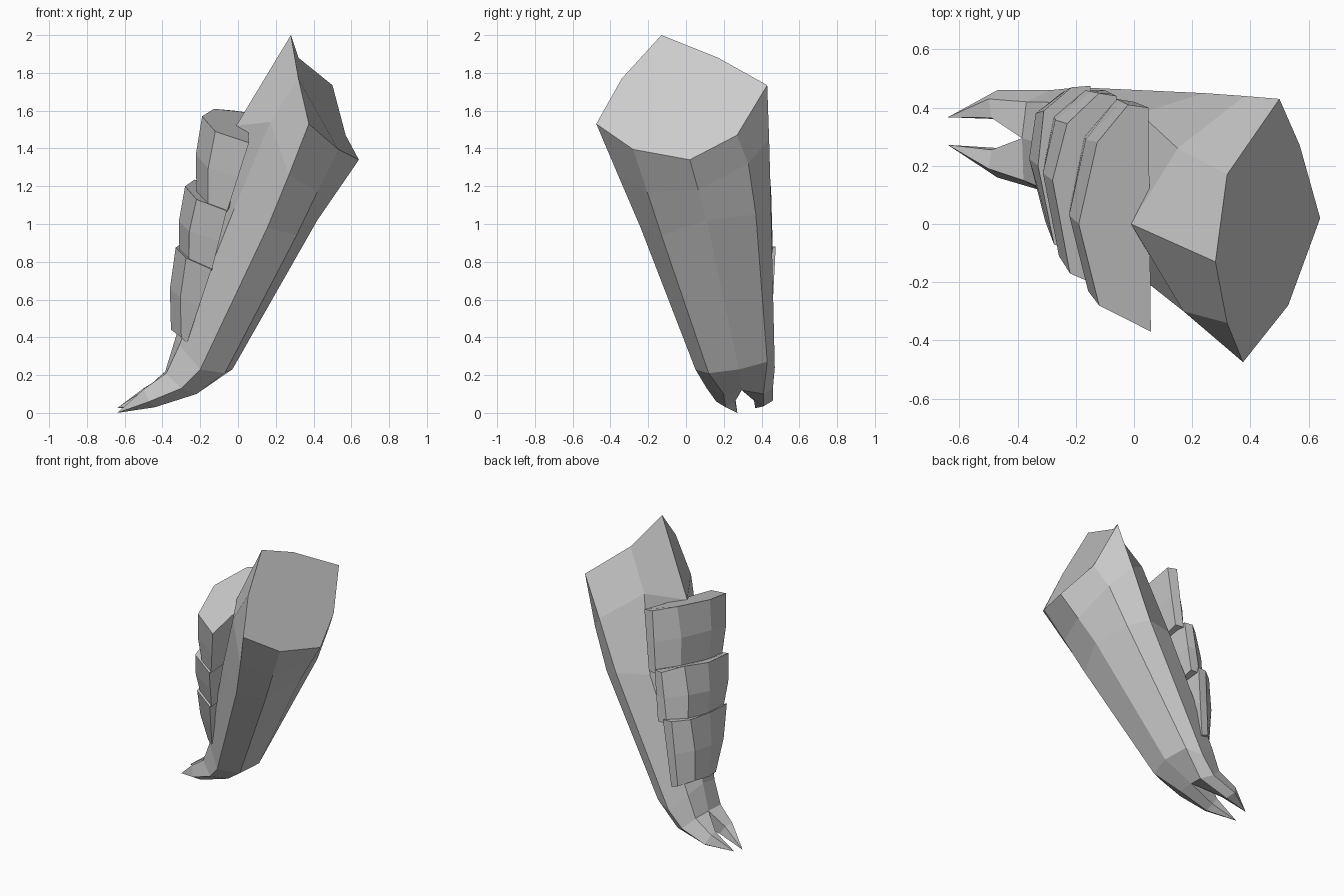
import bpy, bmesh


def loft(name, rings, tip=None):
    """Skin matching rings of points, closing the ends (or running to a tip)."""
    bm = bmesh.new()
    rows = [[bm.verts.new(p) for p in r] for r in rings]
    n = len(rows[0])
    for a, b in zip(rows, rows[1:]):
        for i in range(n):
            j = (i + 1) % n
            bm.faces.new((a[i], a[j], b[j], b[i]))
    bm.faces.new(rows[0])
    if tip:
        t = bm.verts.new(tip)
        for i in range(n):
            bm.faces.new((rows[-1][i], rows[-1][(i + 1) % n], t))
    else:
        bm.faces.new(rows[-1])
    bmesh.ops.recalc_face_normals(bm, faces=bm.faces)
    me = bpy.data.meshes.new(name)
    bm.to_mesh(me)
    bm.free()
    ob = bpy.data.objects.new(name, me)
    bpy.context.collection.objects.link(ob)
    return ob


# Limb: octagonal sections from the slanted top cut down to the foot
cut = [(.28, -.13, 2.0), (.32, .17, 1.88), (.50, .43, 1.735), (.57, .27, 1.47),
       (.64, .02, 1.34), (.53, -.28, 1.395), (.375, -.475, 1.53), (.32, -.34, 1.77)]
shoulder = [(-.01, 0, 1.52), (.15, .26, 1.62), (.38, .44, 1.45), (.49, .33, 1.32),
            (.53, .065, 1.18), (.42, -.205, 1.17), (.27, -.36, 1.26), (.17, -.30, 1.54)]
shin = [(-.08, .10, 1.12), (.02, .38, 1.12), (.24, .45, 1.1), (.37, .37, 1.05),
        (.42, .11, 1.02), (.31, -.13, .94), (.155, -.24, .98), (-.02, -.15, 1.08)]
ankle = [(-.33, .28, .40), (-.31, .42, .36), (-.19, .47, .24), (-.08, .43, .27),
         (-.03, .28, .23), (-.07, .12, .21), (-.20, .05, .23), (-.31, .12, .36)]
foot = [(-.385, .295, .22), (-.37, .42, .21), (-.29, .46, .13), (-.22, .41, .10),
        (-.24, .295, .12), (-.22, .20, .10), (-.30, .11, .13), (-.38, .15, .21)]
loft("limb", [cut, shoulder, shin, ankle, foot])

# Pair of claws: the second is the first mirrored across y = 0.315
knuckle = [(-.49, .255, .12), (-.45, .26, .06), (-.44, .21, .03), (-.47, .16, .06), (-.50, .19, .125)]
loft("front_claw", [[foot[i] for i in (0, 4, 5, 6, 7)], knuckle], (-.64, .272, 0))
loft("rear_claw", [[foot[i] for i in (0, 4, 3, 2, 1)],
                   [(x, .62 - y, z + .005) for x, y, z in knuckle]], (-.64, .367, .025))


# Overlapping shin plates, each bulging a little halfway down
def plate(name, top, bottom):
    mid = []
    for i, (p, q) in enumerate(zip(top, bottom)):
        m = [(a + b) / 2 for a, b in zip(p, q)]
        m[0] -= .018 if i in (0, 1, 5) else 0
        mid.append(m)
    loft(name, [top, mid, bottom])


plate("upper_plate",
      [(-.19, 0, 1.57), (-.127, .28, 1.61), (-.02, .41, 1.60), (.05, .40, 1.59), (.058, -.37, 1.43), (-.12, -.28, 1.49)],
      [(-.22, .06, 1.17), (-.17, .30, 1.19), (-.06, .43, 1.17), (0, .42, 1.17), (-.06, -.22, 1.06), (-.16, -.18, 1.10)])
plate("middle_plate",
      [(-.28, .15, 1.20), (-.23, .345, 1.235), (-.12, .45, 1.20), (-.06, .44, 1.20), (-.06, -.24, 1.07), (-.22, -.17, 1.13)],
      [(-.31, .20, .83), (-.275, .37, .85), (-.17, .46, .85), (-.10, .46, .85), (-.14, -.10, .75), (-.26, -.05, .79)])
plate("lower_plate",
      [(-.33, .20, .875), (-.31, .39, .89), (-.215, .47, .88), (-.15, .475, .88), (-.14, -.12, .76), (-.275, -.07, .82)],
      [(-.355, .25, .44), (-.33, .37, .45), (-.25, .45, .42), (-.20, .45, .40), (-.27, .09, .37), (-.30, .09, .40)])
